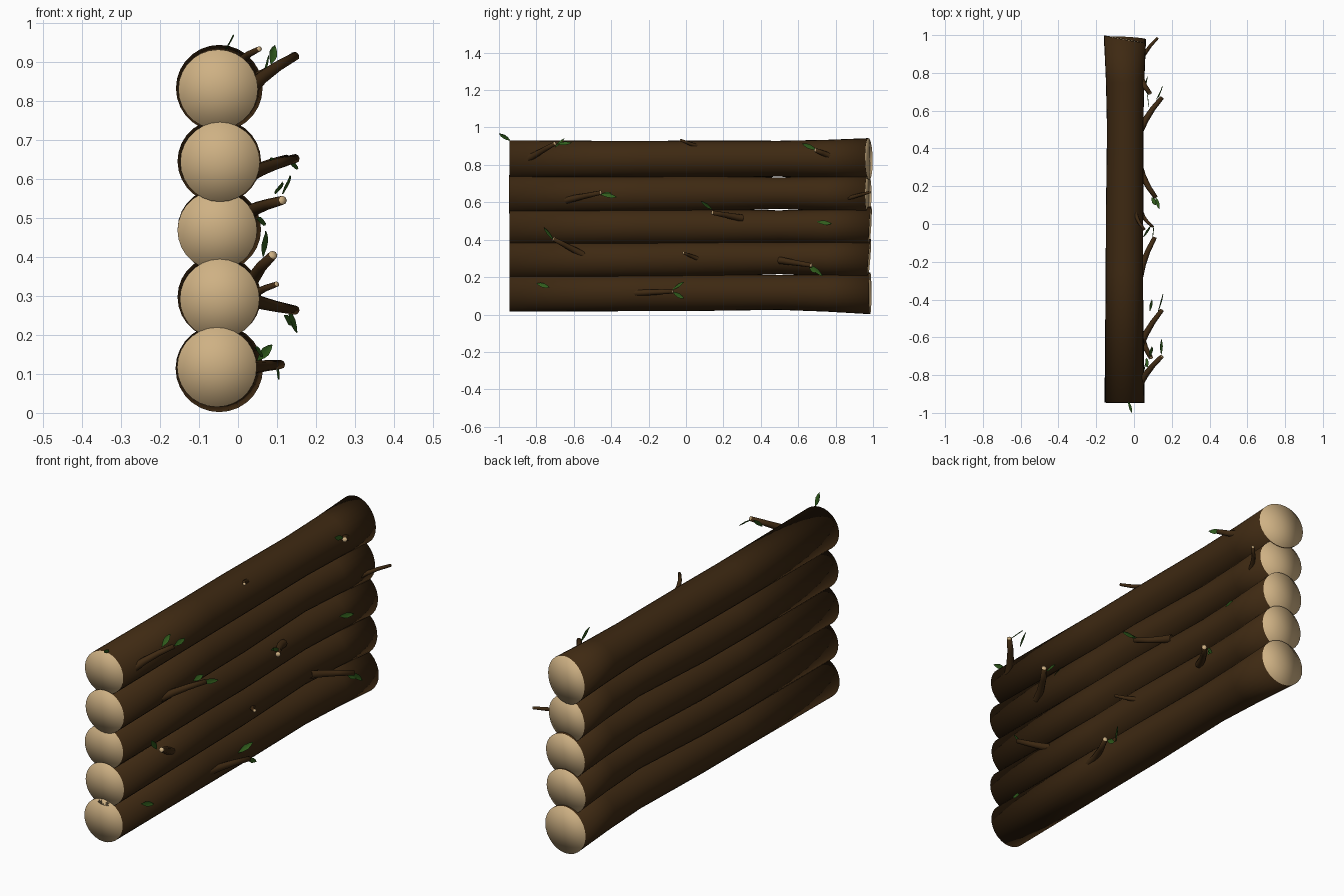
import bpy, bmesh, math
from mathutils import Vector


def material(name, rgb):
    m = bpy.data.materials.new(name)
    m.diffuse_color = (*rgb, 1)
    return m


BARK = material("dark bark", (0.048, 0.022, 0.006))
WOOD = material("cut wood", (0.62, 0.44, 0.23))
LEAF = material("leaf green", (0.03, 0.11, 0.012))


def finish(bm, name, mats):
    me = bpy.data.meshes.new(name)
    bmesh.ops.recalc_face_normals(bm, faces=bm.faces)
    for f in bm.faces:
        f.smooth = True
    bm.to_mesh(me)
    bm.free()
    ob = bpy.data.objects.new(name, me)
    for m in mats:
        me.materials.append(m)
    bpy.context.collection.objects.link(ob)
    return ob


def loft(bm, rings, caps):
    """Skin rings of points; caps lists which ends get a cut wood fan."""
    rows = [[bm.verts.new(p) for p in r] for r in rings]
    n = len(rows[0])
    for a, b in zip(rows, rows[1:]):
        for i in range(n):
            bm.faces.new((a[i], a[(i + 1) % n], b[(i + 1) % n], b[i]))
    for k in caps:
        row = rows[k]
        mid = bm.verts.new(sum((v.co for v in row), Vector()) / n)
        for i in range(n):
            bm.faces.new((row[i], row[(i + 1) % n], mid)).material_index = 1


# Logs: keyed (y, x, z, radius), then slope of the back cut in x and z
def log(name, z0, zmid, z1, r0, rq, rmid, r1, x0, front, back, sx, sz):
    keys = [(front, x0, z0, r0), (-0.25, -0.051, z0, rq), (0.03, -0.05, (z0 + zmid) / 2, rq),
            (0.5, -0.047, zmid, rmid), (0.75, -0.047, (zmid + z1) / 2, (rmid + r1) / 2 - 0.002),
            (back, -0.048, z1, r1)]
    rings = []
    sides = 28
    for j, (y, x, z, r) in enumerate(keys):
        ring = []
        for i in range(sides):
            a = math.tau * i / sides
            dx, dz = r * math.cos(a), r * math.sin(a)
            tilt = sx * dx + sz * dz if j == len(keys) - 1 else 0
            ring.append((x + dx, y + tilt, z + dz))
        rings.append(ring)
    bm = bmesh.new()
    loft(bm, rings, (0, -1))
    finish(bm, name, (BARK, WOOD))


log("log_1", 0.117, 0.118, 0.114, 0.102, 0.099, 0.093, 0.112, -0.054, -0.945, 0.985, -0.06, 0.0)
log("log_2", 0.292, 0.302, 0.297, 0.102, 0.098, 0.086, 0.107, -0.047, -0.945, 0.98, -0.05, 0.08)
log("log_3", 0.468, 0.470, 0.470, 0.102, 0.098, 0.087, 0.107, -0.053, -0.943, 0.985, -0.05, 0.06)
log("log_4", 0.643, 0.649, 0.645, 0.102, 0.098, 0.084, 0.107, -0.046, -0.947, 0.975, -0.16, 0.0)
log("log_5", 0.829, 0.833, 0.832, 0.102, 0.099, 0.096, 0.111, -0.051, -0.945, 0.978, -0.18, -0.02)


# Twigs: tapered, slightly bent branch stubs with a cut tip
def twig(name, base, tip, r0=0.018, r1=0.0115):
    a, b = Vector(base), Vector(tip)
    d = (b - a).normalized()
    u = d.cross(Vector((0, 0, 1))).normalized()
    v = d.cross(u)
    rings = []
    for t in (0, 0.3, 0.65, 1):
        c = a.lerp(b, t) - Vector((1, 0, 0)) * 0.01 * math.sin(math.pi * t)
        r = r0 + (r1 - r0) * t
        rings.append([c + r * (u * math.cos(k * math.tau / 8) + v * math.sin(k * math.tau / 8))
                      for k in range(8)])
    bm = bmesh.new()
    loft(bm, rings, (-1,))
    finish(bm, name, (BARK, WOOD))


# Leaves: pointed oval blades with a folded middle rib
def leaf(name, base, tip, width=0.012):
    a, b = Vector(base), Vector(tip)
    d = (b - a).normalized()
    side = d.cross(Vector((0.5, -0.8, 0.35))).normalized()
    up = d.cross(side)
    bm = bmesh.new()
    rib, left, right = [], [], []
    for t, w in ((0, 0.12), (0.3, 0.8), (0.55, 1), (0.8, 0.65), (1, 0.05)):
        c = a.lerp(b, t)
        rib.append(bm.verts.new(c + up * 0.003))
        left.append(bm.verts.new(c - side * width * w))
        right.append(bm.verts.new(c + side * width * w))
    for e in (left, right):
        for i in range(4):
            bm.faces.new((rib[i], rib[i + 1], e[i + 1], e[i]))
    finish(bm, name, (LEAF,))


twigs = [
    ((0.035, -0.84, 0.835), (0.148, -0.70, 0.915)),
    ((0.005, 0.07, 0.895), (0.055, -0.03, 0.933)),
    ((0.030, 0.80, 0.835), (0.085, 0.69, 0.880)),
    ((0.035, -0.64, 0.612), (0.148, -0.455, 0.652)),
    ((0.030, 0.30, 0.515), (0.115, 0.14, 0.545)),
    ((0.030, -0.55, 0.320), (0.090, -0.71, 0.405)),
    ((0.040, 0.06, 0.300), (0.100, -0.015, 0.330)),
    ((0.035, 0.50, 0.290), (0.148, 0.67, 0.263)),
    ((0.030, -0.28, 0.115), (0.110, -0.07, 0.124)),
    ((0.035, 0.86, 0.620), (0.125, 0.985, 0.655)),
]
for i, (a, b) in enumerate(twigs):
    small = i in (1, 6, 9)
    twig(f"twig_{i + 1}", a, b, 0.012 if small else 0.019, 0.007 if small else 0.0115)

leaves = [
    ((0.085, -0.70, 0.895), (0.095, -0.65, 0.942)),
    ((0.145, -0.69, 0.912), (0.145, -0.61, 0.918)),
    ((0.070, 0.70, 0.880), (0.080, 0.62, 0.915)),
    ((0.130, 0.67, 0.262), (0.152, 0.73, 0.205)),
    ((0.120, 0.66, 0.250), (0.140, 0.70, 0.225)),
    ((0.130, -0.46, 0.645), (0.155, -0.37, 0.628)),
    ((0.085, -0.46, 0.640), (0.095, -0.40, 0.650)),
    ((0.115, 0.14, 0.560), (0.135, 0.08, 0.607)),
    ((0.095, 0.14, 0.560), (0.115, 0.10, 0.590)),
    ((0.065, -0.71, 0.400), (0.072, -0.76, 0.465)),
    ((0.100, -0.07, 0.120), (0.106, -0.01, 0.085)),
    ((0.050, -0.07, 0.135), (0.088, -0.01, 0.175)),
    ((0.050, 0.70, 0.497), (0.072, 0.78, 0.485)),
    ((0.045, -0.80, 0.168), (0.065, -0.73, 0.145)),
    ((-0.030, -0.94, 0.930), (-0.010, -1.00, 0.968)),
]
for i, (a, b) in enumerate(leaves):
    leaf(f"leaf_{i + 1}", a, b)
